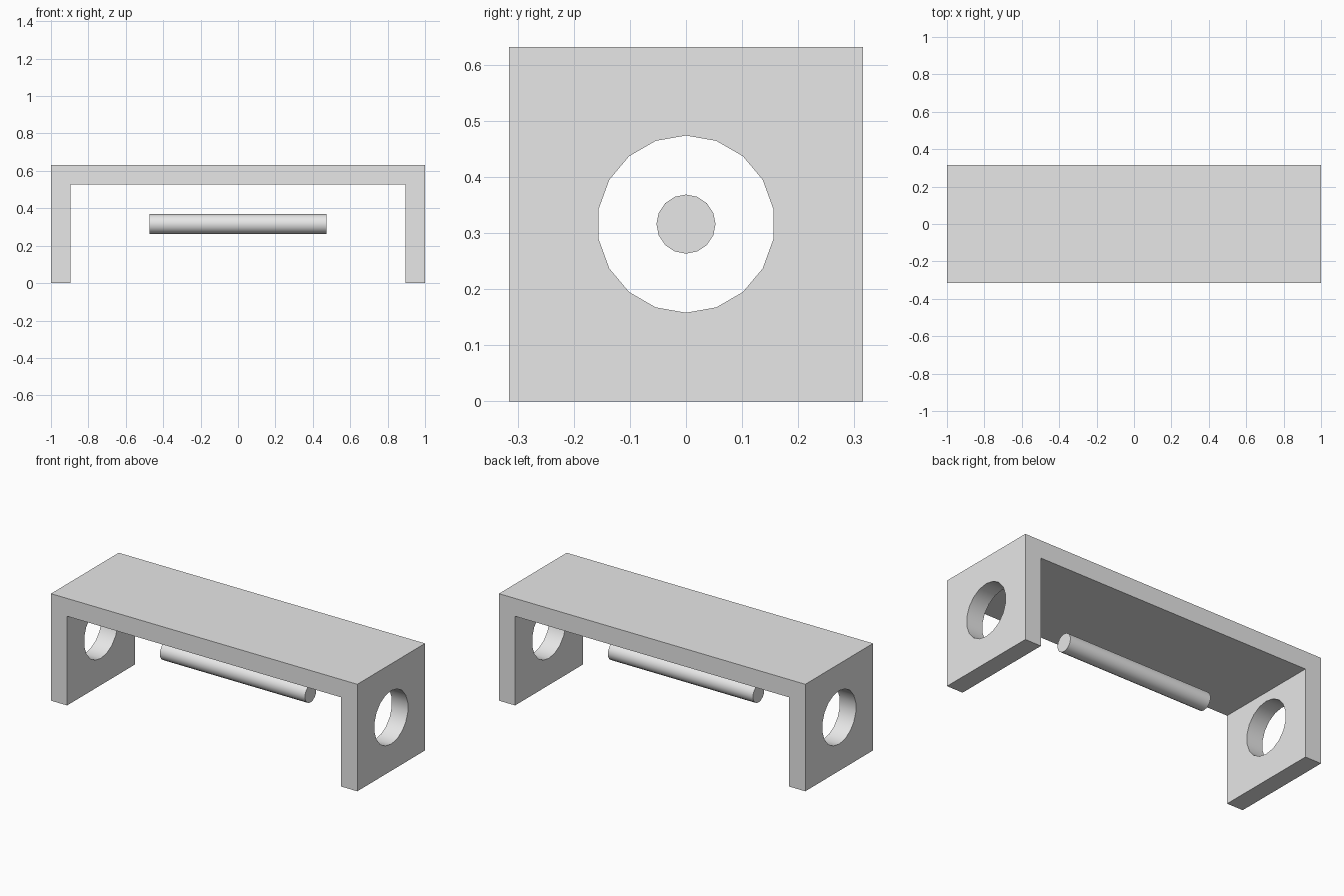
import bpy
import bmesh
import math

old = bpy.data.objects.get("Cube")
if old:
    bpy.data.objects.remove(old, do_unlink=True)

U = 2 / 19             # wall thickness
HALF = 1.0             # half length
DEPTH = 6 * U          # depth and height
MID = DEPTH / 2        # axis height of holes and rod

grey = bpy.data.materials.new("light grey")
grey.use_nodes = True
grey.diffuse_color = (0.8, 0.8, 0.8, 1)
grey.node_tree.nodes["Principled BSDF"].inputs["Base Color"].default_value = (0.8, 0.8, 0.8, 1)


def add_object(name, bm):
    bmesh.ops.recalc_face_normals(bm, faces=bm.faces)
    mesh = bpy.data.meshes.new(name)
    bm.to_mesh(mesh)
    bm.free()
    mesh.materials.append(grey)
    obj = bpy.data.objects.new(name, mesh)
    bpy.context.collection.objects.link(obj)
    return obj


def smooth(obj):
    bpy.ops.object.select_all(action='DESELECT')
    obj.select_set(True)
    bpy.context.view_layer.objects.active = obj
    bpy.ops.object.shade_smooth_by_angle(angle=math.radians(30))


def x_cylinder(name, radius, length, sides):
    """Cylinder along x at the axis height, with one corner at the top."""
    bm = bmesh.new()
    rings = []
    for x in (-length / 2, length / 2):
        angles = [2 * math.pi * i / sides for i in range(sides)]
        rings.append([bm.verts.new((x, radius * math.sin(a), MID + radius * math.cos(a)))
                      for a in angles])
        bm.faces.new(rings[-1])
    for i in range(sides):
        j = (i + 1) % sides
        bm.faces.new((rings[0][i], rings[0][j], rings[1][j], rings[1][i]))
    return add_object(name, bm)


# Bracket: a U-shaped profile extruded through the depth
inner = HALF - U
profile = [(-HALF, 0), (-inner, 0), (-inner, DEPTH - U), (inner, DEPTH - U),
           (inner, 0), (HALF, 0), (HALF, DEPTH), (-HALF, DEPTH)]
bm = bmesh.new()
face = bm.faces.new([bm.verts.new((x, -DEPTH / 2, z)) for x, z in profile])
extruded = bmesh.ops.extrude_face_region(bm, geom=[face])["geom"]
new_verts = [v for v in extruded if isinstance(v, bmesh.types.BMVert)]
bmesh.ops.translate(bm, verts=new_verts, vec=(0, DEPTH, 0))
bracket = add_object("bracket", bm)

# Round holes through both end walls
cutter = x_cylinder("hole_cutter", 1.5 * U, 2.4, 18)
cutter.hide_render = True
cut = bracket.modifiers.new("holes", 'BOOLEAN')
cut.operation = 'DIFFERENCE'
cut.solver = 'EXACT'
cut.object = cutter
bpy.context.view_layer.objects.active = bracket
bpy.ops.object.modifier_apply(modifier=cut.name)
bpy.data.objects.remove(cutter, do_unlink=True)
smooth(bracket)

# Loose rod on the axis of the holes
rod = x_cylinder("rod", U / 2, 9 * U, 16)
smooth(rod)
